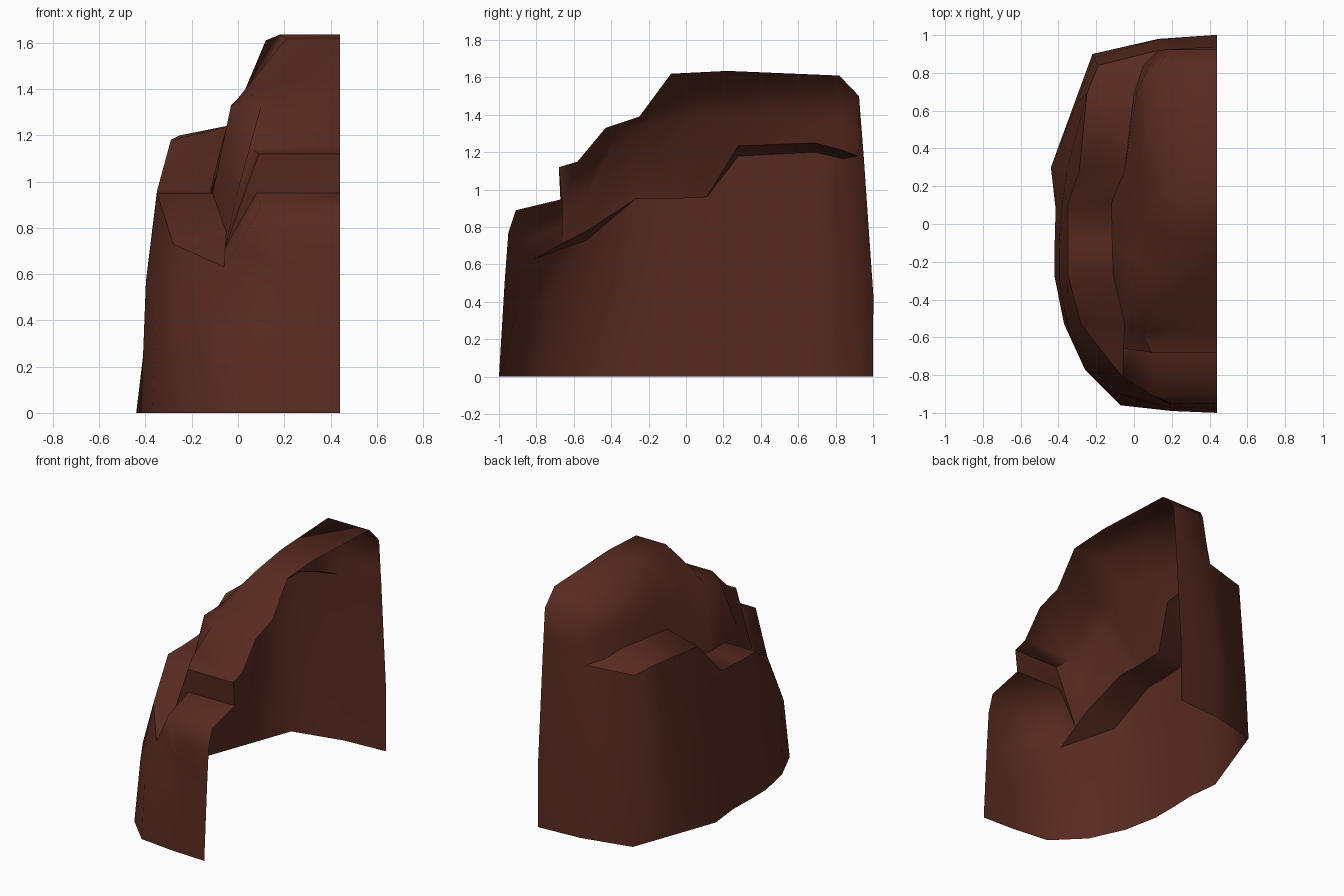
import bpy, bmesh, math
from mathutils import Vector

if "Cube" in bpy.data.objects:
    bpy.data.objects.remove(bpy.data.objects["Cube"])

CUT = 0.44  # open side of the half shell

# Stations run from the front, round the left side, to the back
base = [(.44, -1), (.2, -.99), (-.07, -.96), (-.26, -.77), (-.26, -.77), (-.37, -.53),
        (-.42, -.28), (-.42, -.1), (-.415, .08), (-.44, .3), (-.33, .6), (-.22, .9),
        (.13, .98), (.44, 1)]
# Outer rim of the side ledge
rim = [(.44, -.97, .5), (.2, -.965, .52), (-.06, -.81, .63), (-.18, -.66, .685), (-.18, -.66, .685),
       (-.28, -.53, .73), (-.35, -.27, .95), (-.35, -.1, .95), (-.35, .11, .96),
       (-.29, .28, 1.18), (-.25, .69, 1.2), (-.19, .84, 1.165), (.13, .92, 1.18), (.44, .95, 1.18)]
# Ledge depth and rise
ledge = [(0, 0), (0, 0), (0, 0), (.125, .03), (.125, .03), (.23, .05), (.24, 0), (.235, 0),
         (.23, 0), (.24, .055), (.25, .05), (.24, .045), (0, 0), (0, 0)]
# Stepped profile along the crest (y, z) and the crest's left edge (x)
profile = [(-.95, .77), (-.95, .77), (-.91, .89), (-.66, .95), (-.68, 1.12), (-.58, 1.15),
           (-.43, 1.33), (-.25, 1.39), (-.08, 1.62), (.22, 1.635), (.82, 1.61), (.82, 1.61),
           (.925, 1.5), (.925, 1.5)]
crest_x = [.44, .2, .1, .08, .09, .05, .1, .1, .21, .18, .12, .12, .19, .44]
# Shoulder bulging out of the upper wall
shoulder = {6: (-.03, -.33, 1.33), 7: (0, -.2, 1.36), 8: (.04, .02, 1.38), 10: (.015, .7, 1.36)}

# Loft the rock shell
bm = bmesh.new()
cols = []
for i, (bx, by) in enumerate(base):
    b, r = Vector((bx, by, 0)), Vector(rim[i])
    inner = r + Vector((ledge[i][0], 0, ledge[i][1]))
    top = Vector((crest_x[i], *profile[i]))
    push = 0 if i < 2 else .04 if i < 6 else .02 if i < 8 or i > 11 else .005
    mid = b.lerp(r, .6 if i < 10 else .37)
    mid += Vector((bx - CUT, by * .5, 0)).normalized() * push
    wall = Vector(shoulder[i]) if i in shoulder else inner.lerp(top, .4)
    pts = [b, mid, r, inner, wall, top, Vector((CUT, *profile[i]))]
    cols.append([bm.verts.new(p) for p in pts])
for s, (a, c) in enumerate(zip(cols, cols[1:])):
    for k in range(6):
        bm.faces.new((a[k], a[k + 1], c[k + 1], c[k]))
    # Ledge borders and the bottom of the back bevel stay sharp
    for k in (2, 3):
        if 2 <= s < 12:
            bm.edges.get((a[k], c[k])).smooth = False
bm.edges.get((cols[12][5], cols[12][6])).smooth = False
bmesh.ops.remove_doubles(bm, verts=bm.verts, dist=.0005)
bmesh.ops.dissolve_degenerate(bm, dist=.0005, edges=bm.edges)
me = bpy.data.meshes.new("rock_shell")
bm.to_mesh(me)
bm.free()
rock = bpy.data.objects.new("rock_shell", me)
bpy.context.collection.objects.link(rock)

# Dark red-brown stone
mat = bpy.data.materials.new("dark red brown")
mat.diffuse_color = (.1, .024, .015, 1)
mat.use_nodes = True
mat.node_tree.nodes["Principled BSDF"].inputs["Base Color"].default_value = mat.diffuse_color
me.materials.append(mat)
bpy.context.view_layer.objects.active = rock
rock.select_set(True)
bpy.ops.object.shade_smooth_by_angle(angle=math.radians(60), keep_sharp_edges=True)
